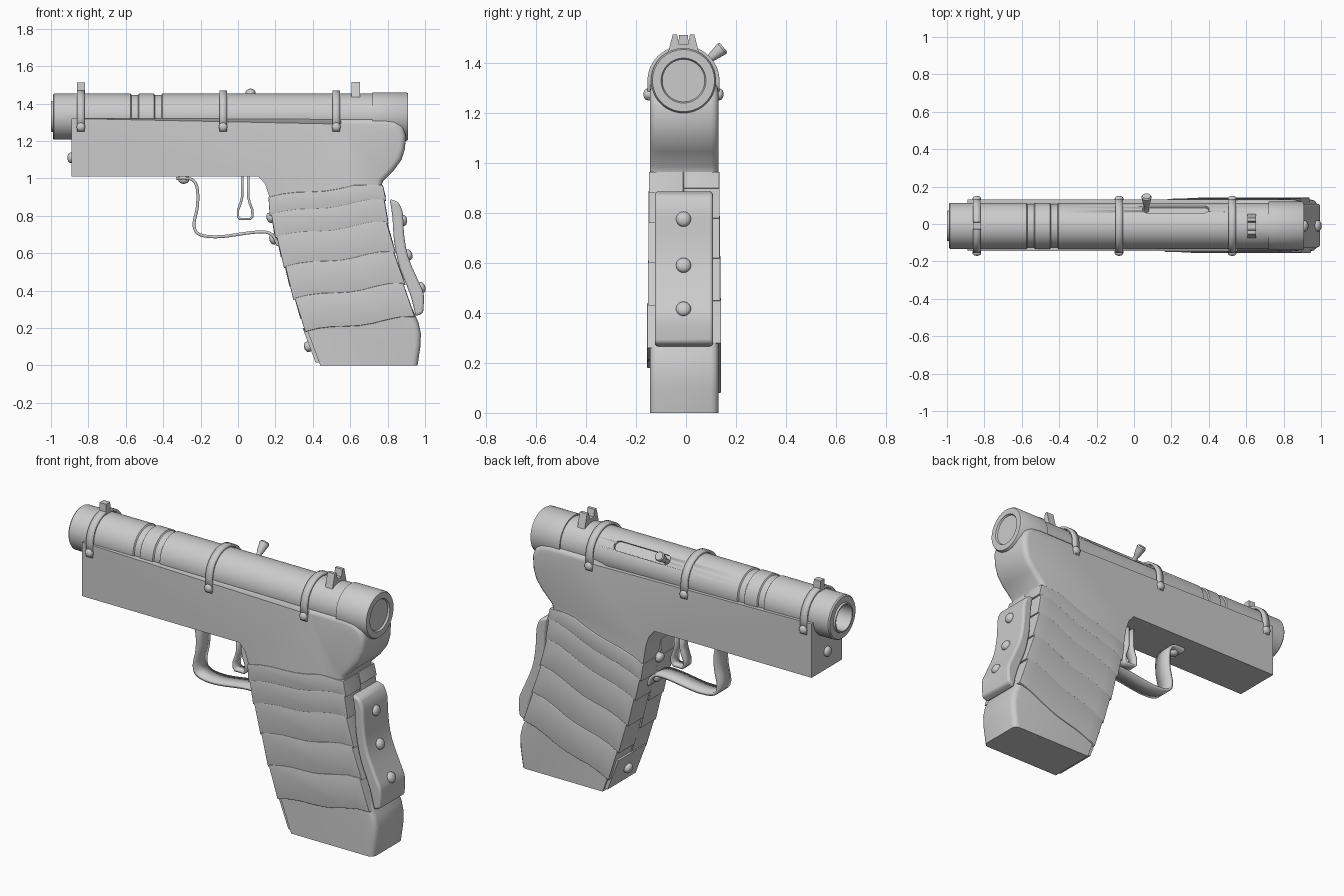
import bpy, bmesh, math
from mathutils import Vector

if "Cube" in bpy.data.objects:
    bpy.data.objects.remove(bpy.data.objects["Cube"])

CY, CZ = -0.01, 1.33          # barrel axis
Y0, Y1 = -0.145, 0.13         # frame sides


def finish(name, bm, angle=35):
    bmesh.ops.remove_doubles(bm, verts=bm.verts, dist=1e-5)
    bmesh.ops.recalc_face_normals(bm, faces=bm.faces)
    me = bpy.data.meshes.new(name)
    bm.to_mesh(me)
    bm.free()
    ob = bpy.data.objects.new(name, me)
    bpy.context.collection.objects.link(ob)
    bpy.ops.object.select_all(action='DESELECT')
    ob.select_set(True)
    bpy.context.view_layer.objects.active = ob
    bpy.ops.object.shade_smooth_by_angle(angle=math.radians(angle))
    return ob


def prism(name, pts, y0, y1, edge_filter=None, offset=0.03):
    """Extrude an x-z outline along y, rounding the chosen side edges."""
    bm = bmesh.new()
    a = [bm.verts.new((x, y0, z)) for x, z in pts]
    b = [bm.verts.new((x, y1, z)) for x, z in pts]
    bm.faces.new(a)
    bm.faces.new(b[::-1])
    n = len(pts)
    for i in range(n):
        j = (i + 1) % n
        bm.faces.new((a[j], a[i], b[i], b[j]))
    bmesh.ops.recalc_face_normals(bm, faces=bm.faces)
    if edge_filter:
        es = [e for e in bm.edges if abs(e.verts[0].co.y - e.verts[1].co.y) < 1e-6
              and edge_filter((e.verts[0].co + e.verts[1].co) / 2)]
        bmesh.ops.bevel(bm, geom=es, offset=offset, segments=3, profile=0.5,
                        affect='EDGES', clamp_overlap=True)
    return finish(name, bm)


def lathe(name, profile, origin, direction, n=48):
    """Revolve (distance, radius) pairs around a direction."""
    q = Vector(direction).to_track_quat('X', 'Z')
    bm = bmesh.new()
    rings = [[bm.verts.new(Vector(origin) + q @ Vector((t, r * math.cos(2 * math.pi * k / n),
              r * math.sin(2 * math.pi * k / n)))) for k in range(n)] for t, r in profile]
    for p, s in zip(rings, rings[1:]):
        for k in range(n):
            m = (k + 1) % n
            bm.faces.new((p[k], p[m], s[m], s[k]))
    return finish(name, bm)


def bolt(name, loc, direction, r=0.028):
    prof = [(-0.02, 0), (-0.02, r), (r * 0.2, r)]
    prof += [(r * (0.2 + 0.6 * math.sin(a)), r * math.cos(a)) for a in (0.4, 0.8, 1.2, math.pi / 2)]
    return lathe(name, prof, loc, direction, 20)


def ribbon(name, path, width, thick, closed=False):
    """Flat metal strip following a path, widened along a vector."""
    w = Vector(width) / 2
    bm = bmesh.new()
    v = [(bm.verts.new(Vector(p) - w), bm.verts.new(Vector(p) + w)) for p in path]
    for i in range(len(v) if closed else len(v) - 1):
        p, s = v[i], v[(i + 1) % len(v)]
        bm.faces.new((p[0], s[0], s[1], p[1]))
    ob = finish(name, bm, 45)
    m = ob.modifiers.new('thickness', 'SOLIDIFY')
    m.thickness, m.offset = thick, 0
    return ob


def spline(pts, steps=5):
    pts = [Vector(p) for p in pts]
    out = []
    for i in range(len(pts) - 1):
        p0, p1, p2, p3 = pts[max(i - 1, 0)], pts[i], pts[i + 1], pts[min(i + 2, len(pts) - 1)]
        for k in range(steps):
            t = k / steps
            out.append(0.5 * (2 * p1 + (p2 - p0) * t + (2 * p0 - 5 * p1 + 4 * p2 - p3) * t * t
                              + (3 * p1 - p0 - 3 * p2 + p3) * t ** 3))
    return out + [pts[-1]]


def interp(table, z):
    for (z0, a), (z1, b) in zip(table, table[1:]):
        if z <= z1:
            return a + (b - a) * (z - z0) / (z1 - z0)
    return table[-1][1]


# Frame and grip core
outline = [(-0.89, 1.01), (-0.89, 1.32), (0.55, 1.32), (0.78, 1.32), (0.84, 1.31), (0.88, 1.28),
           (0.897, 1.23), (0.893, 1.16), (0.875, 1.1), (0.835, 1.045), (0.775, 0.985), (0.765, 0.95),
           (0.785, 0.76), (0.83, 0.58), (0.88, 0.42), (0.965, 0.23), (0.978, 0.17), (0.975, 0.1),
           (0.96, 0), (0.44, 0), (0.31, 0.35), (0.19, 0.76), (0.165, 0.91), (0.145, 0.97), (0.11, 1.01)]
prism('frame', outline, Y0, Y1, lambda c: c.x > 0.6 and c.z > 0.03, 0.03)

# Barrel tube with grooves, muzzle bore and rear cap
R = 0.123
prof = [(-0.75, 0), (-0.75, 0.07), (-0.995, 0.07), (-1.0, 0.073), (-1.0, 0.08), (-0.99, 0.083),
        (-0.99, 0.117), (-0.983, R), (-0.575, R), (-0.57, 0.116), (-0.535, 0.116), (-0.53, R),
        (-0.45, R), (-0.445, 0.116), (-0.41, 0.116), (-0.405, R), (0.72, R)]
barrel = lathe('barrel', prof + [(0.72, 0)], (0, CY, CZ), (1, 0, 0), 64)
lathe('rear_cap', [(0.72, 0), (0.72, 0.13), (0.9, 0.13), (0.91, 0.124), (0.91, 0.09),
                   (0.9, 0.085), (0.9, 0)], (0, CY, CZ), (1, 0, 0), 64)

# Handle slot cut into the tube
arc = [math.pi * (k / 8 - 0.5) for k in range(9)]
slot = [(0.373 + 0.028 * math.cos(a), 0.028 * math.sin(a)) for a in arc]
slot += [(0.073 - 0.028 * math.cos(a), -0.028 * math.sin(a)) for a in arc]
cutter = prism('slot_cutter', slot, 0.106, 0.2)
cutter.location, cutter.rotation_euler.x = (0, CY, CZ), 0.75
cutter.hide_render = True
cutter.hide_set(True)
cut = barrel.modifiers.new('slot', 'BOOLEAN')
cut.object, cut.operation = cutter, 'DIFFERENCE'
lathe('slide_handle', [(0.09, 0), (0.09, 0.014), (0.14, 0.014), (0.148, 0.018), (0.2, 0.027),
                       (0.208, 0.022), (0.208, 0)], (0.067, CY, CZ), (0, 0.77, 0.64), 24)

# Clamp straps over the tube, bolted on both sides
for i, x in enumerate((-0.84, -0.08, 0.525)):
    path = [(x, CY + 0.137, 1.25)]
    path += [(x, CY + 0.137 * math.cos(a), CZ + 0.133 * math.sin(a))
             for a in [math.pi * k / 24 for k in range(25)]]
    path += [(x, CY - 0.137, 1.25)]
    ribbon(f'strap_{i}', path, (0.04, 0, 0), 0.014)
    for s in (-1, 1):
        bolt(f'strap_bolt_{i}_{s}', (x, CY + s * 0.142, 1.275), (0, s, 0), 0.023)


# Sights (drawn in x-z, then turned to face along the tube)
def sight(name, pts, x, depth):
    ob = prism(name, pts, -depth / 2, depth / 2)
    ob.rotation_euler.z = math.pi / 2
    ob.location = (x, CY, 0)


sight('front_sight', [(-0.022, 1.44), (-0.018, 1.512), (0.018, 1.512), (0.022, 1.44)], -0.84, 0.042)
sight('rear_sight', [(-0.065, 1.43), (-0.043, 1.515), (-0.026, 1.515), (-0.018, 1.475), (0.018, 1.475),
                     (0.026, 1.515), (0.043, 1.515), (0.065, 1.43)], 0.63, 0.046)

# Trigger guard strip and trigger loop
guard = [(-0.33, 1.0), (-0.27, 1.0), (-0.235, 0.985), (-0.217, 0.94), (-0.217, 0.85), (-0.235, 0.75),
         (-0.205, 0.7), (-0.1, 0.688), (0.07, 0.71), (0.15, 0.712), (0.19, 0.69), (0.215, 0.64)]
ribbon('trigger_guard', spline([(x, CY, z) for x, z in guard]), (0, 0.11, 0), 0.016)
trig = [(0.022, 1.03), (0.022, 0.9), (0.015, 0.87), (0.0, 0.83), (0.0, 0.795), (0.01, 0.783),
        (0.065, 0.783), (0.077, 0.795), (0.077, 0.83), (0.062, 0.87), (0.055, 0.9), (0.055, 1.03)]
ribbon('trigger', [(x, CY, z) for x, z in trig], (0, 0.06, 0), 0.013)
bolt('guard_bolt_front', (-0.29, CY, 0.993), (0.01, 0, -1))

# Overlapping wrap bands around the grip, slanted differently per side
front = [(0, 0.44), (0.35, 0.31), (0.76, 0.19), (0.97, 0.155)]
rear = [(0, 0.96), (0.1, 0.97), (0.23, 0.94), (0.42, 0.885), (0.58, 0.835), (0.76, 0.79), (0.97, 0.77)]


def wrap_edge(z, rise, d):
    out = []
    for k in range(9):
        t = k / 8
        zz = min(z + rise * t + 0.008 * math.sin(t * 9) * (0 < k < 8), 0.965)
        xa, xb = interp(front, zz) - d, interp(rear, zz) + d
        out.append((xa + (xb - xa) * t, zz))
    return out


levels = [0.18, 0.35, 0.52, 0.68, 0.8]
for i, z in enumerate(levels):
    top = levels[i + 1] + 0.01 if i < 4 else 0.9
    thick = (0.011, 0.008, 0.006, 0.005, 0.004)[i]
    for side, ya, yb, rise, drop in (('near', Y0 - thick, CY, 0.08, 0),
                                     ('far', CY, Y1 + thick, 0.2, 0.1)):
        pts = wrap_edge(z - drop, rise, 0.014) + wrap_edge(top - drop, rise, 0.004)[::-1]
        prism(f'wrap_{side}_{i}', pts, ya, yb, lambda c: True, 0.004)
# Loose wrap end at the front foot of the grip
prism('wrap_end', [(0.345, 0.2), (0.415, 0.015), (0.45, 0.015), (0.4, 0.2)], Y0 + 0.01, Y1 - 0.01)

# Curved back panel
outer = spline([(0.855, 0.875), (0.88, 0.82), (0.888, 0.7), (0.91, 0.58), (0.965, 0.45),
                (0.993, 0.38), (0.99, 0.28)], 3)
inner = spline([(0.95, 0.262), (0.92, 0.38), (0.865, 0.52), (0.835, 0.66), (0.825, 0.8), (0.81, 0.89)], 3)
panel = prism('back_panel', [tuple(p) for p in outer + inner], -0.125, 0.108)
bev = panel.modifiers.new('round', 'BEVEL')
bev.width, bev.segments, bev.limit_method, bev.angle_limit = 0.02, 3, 'ANGLE', math.radians(40)

# Remaining bolts: panel, muzzle end and grip front
for i, (x, z, dz) in enumerate(((0.88, 0.775, 0.1), (0.908, 0.59, 0.3), (0.978, 0.415, 0.4))):
    bolt(f'panel_bolt_{i}', (x, CY, z), (1, 0, dz), 0.03)
bolt('frame_bolt', (-0.89, CY, 1.11), (-1, 0, 0))
for i, (x, z) in enumerate(((0.175, 0.79), (0.19, 0.675), (0.375, 0.1))):
    bolt(f'grip_bolt_{i}', (x, CY, z), (-1, 0, -0.35))
